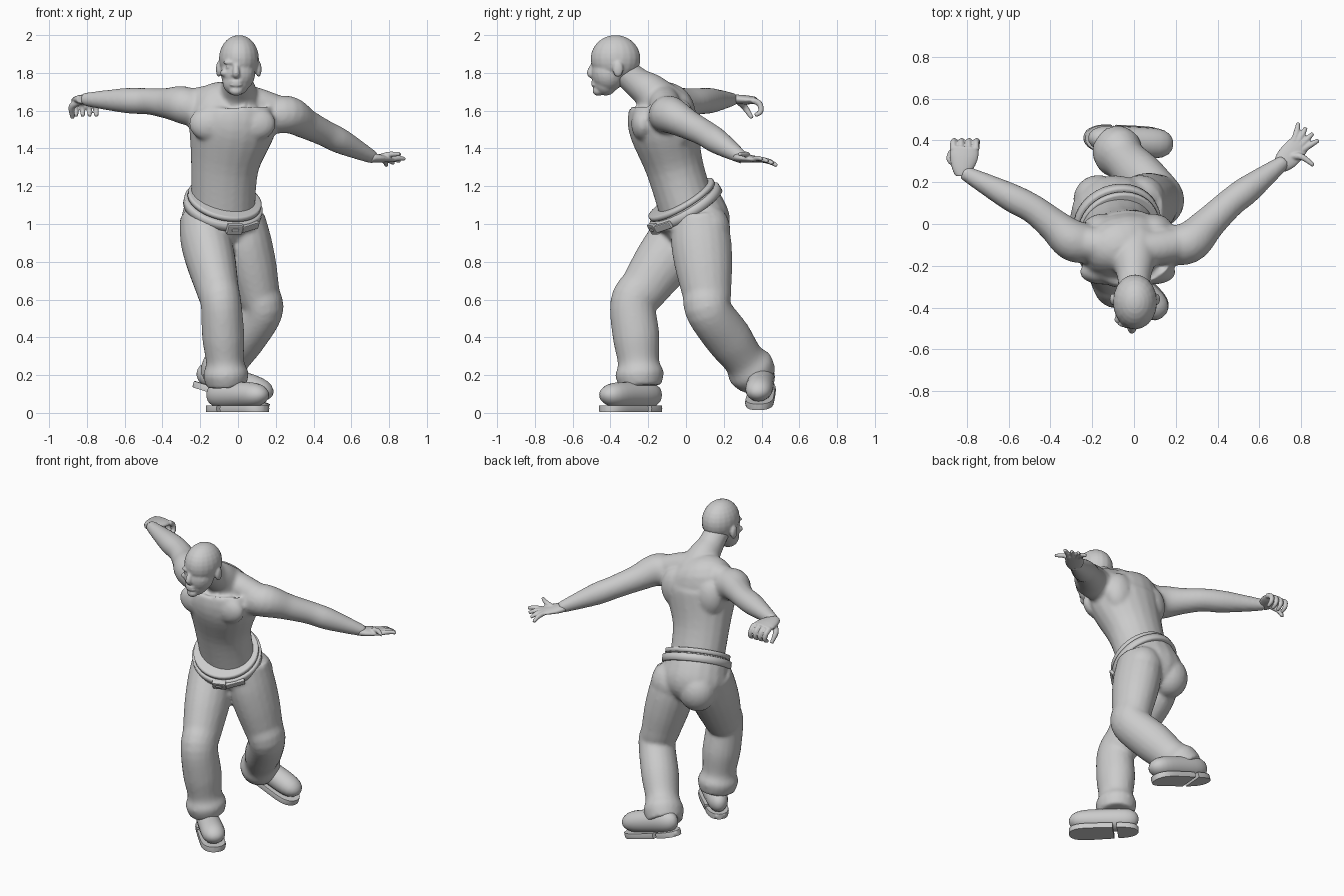
import bpy, bmesh, math
from mathutils import Vector, Matrix, Euler

if "Cube" in bpy.data.objects:
    bpy.data.objects.remove(bpy.data.objects["Cube"], do_unlink=True)


def point(x, y, z):
    return Vector((x, y, z))


X, Y, Z = Matrix.Identity(3)


def catmull(before, start, end, after, t):
    """Blend smoothly from start to end, for vectors or plain numbers."""
    slope_in, slope_out = (end - before) * 0.5, (after - start) * 0.5
    gap = end - start
    curve = gap * 3 - slope_in * 2 - slope_out
    twist = slope_in + slope_out - gap * 2
    return start + slope_in * t + curve * t ** 2 + twist * t ** 3


def spline(values, steps):
    result = []
    last = len(values) - 1
    for i in range(last):
        knots = [values[max(i - 1, 0)], values[i], values[i + 1], values[min(i + 2, last)]]
        result += [catmull(*knots, step / steps) for step in range(steps)]
    return result + [values[last]]


def tube(bm, joints, radii, flat=(1, 1), ref=X, steps=5, sides=20, clamp=None):
    """Loft oval rings along joints; flat is the depth ratio at both ends."""
    path, sizes = spline(joints, steps), spline(radii, steps)
    last = len(path) - 1
    rings = []
    for i, (centre, radius) in enumerate(zip(path, sizes)):
        tangent = (path[min(i + 1, last)] - path[max(i - 1, 0)]).normalized()
        side = (ref - tangent * ref.dot(tangent)).normalized() * radius
        depth = tangent.cross(side) * (flat[0] + (flat[1] - flat[0]) * i / last)
        ring = []
        for k in range(sides):
            turn = math.tau * k / sides
            co = centre + side * math.cos(turn) + depth * math.sin(turn)
            if clamp:
                co.z = min(max(co.z, clamp[0]), clamp[1])
            ring.append(bm.verts.new(co))
        rings.append(ring)
    for low, high in zip(rings, rings[1:]):
        for k in range(sides):
            bm.faces.new((low[k - 1], low[k], high[k], high[k - 1]))
    bm.faces.new(rings[0])
    bm.faces.new(rings[last])


def blob(bm, loc, size):
    matrix = Matrix.LocRotScale(loc, None, Vector(size))
    bmesh.ops.create_uvsphere(bm, u_segments=20, v_segments=14, radius=1, matrix=matrix)


def finish(name, bm, voxel=0, smoothing=4):
    """Make an object, fusing overlapping pieces when a voxel size is given."""
    bmesh.ops.recalc_face_normals(bm, faces=bm.faces[:])
    mesh = bpy.data.meshes.new(name)
    bm.to_mesh(mesh)
    bm.free()
    mesh.shade_smooth()
    ob = bpy.data.objects.new(name, mesh)
    bpy.context.collection.objects.link(ob)
    if voxel:
        fuse = ob.modifiers.new("fuse", 'REMESH')
        fuse.mode, fuse.voxel_size, fuse.use_smooth_shade = 'VOXEL', voxel, True
        ob.modifiers.new("soften", 'SMOOTH').iterations = smoothing
    return ob


# Joints of the pose
waist, belt_normal = point(-.08, 0, 1.09), point(.2, -.5, .84).normalized()
chest, collar = point(-.03, -.12, 1.53), point(0, -.15, 1.7)
left_arm = point(.26, -.09, 1.58), point(.46, .1, 1.48), point(.72, .3, 1.35)
right_arm = point(-.29, -.08, 1.63), point(-.48, .07, 1.65), point(-.82, .25, 1.66)
left_leg = point(.02, .07, 1), point(.13, .12, .54), point(-.11, .38, .18)
right_leg = point(-.19, .02, 1), point(-.09, -.28, .58), point(-.06, -.24, .14)

# Torso, neck and arms
bm = bmesh.new()
tube(bm, [waist + Y * .02 - Z * .05, point(-.07, -.06, 1.3), chest, chest + Z * .1, collar],
     (.17, .18, .235, .21, .11), flat=(.9, .7))
tube(bm, [collar + point(0, .03, -.08), collar - Y * .04, point(0, -.26, 1.75), point(0, -.34, 1.82)],
     (.13, .1, .08, .075))
tube(bm, [right_arm[0], collar + point(0, .03, -.04), left_arm[0]], (.08, .085, .08), ref=Z)
for side in (-1, 1):
    middle = chest + X * side * .12
    blob(bm, middle - Y * .11, (.11, .06, .09))
    blob(bm, middle + Y * .09, (.1, .08, .13))
for shoulder, elbow, wrist in (left_arm, right_arm):
    tube(bm, [chest.lerp(shoulder, .6), shoulder, shoulder.lerp(elbow, .5), elbow,
              elbow.lerp(wrist, .3), elbow.lerp(wrist, .7), wrist],
         (.09, .1, .08, .07, .068, .05, .034), ref=Z)
finish("torso_and_arms", bm, .012, 6)

# Head: skull, jaw, chin, brow, nose and lips, then paired features
bm = bmesh.new()
blob(bm, point(.005, -.373, 1.875), (.106, .132, .125))
blob(bm, point(0, -.41, 1.8), (.092, .09, .1))
blob(bm, point(-.01, -.425, 1.75), (.072, .066, .07))
blob(bm, point(-.01, -.465, 1.705), (.036, .03, .027))
blob(bm, point(-.01, -.478, 1.855), (.07, .022, .016))
face = point(-.01, -.487, 1.8)
tube(bm, [face + Z * .05, face - Y * .02, face - Z * .02], (.012, .019, .015))
for drop in (.047, .064):
    blob(bm, face - Z * drop, (.033, .016, .01))
for side in (-1, 1):
    blob(bm, face + point(side * .018, 0, -.01), (.012, .015, .01))
    blob(bm, face + point(side * .038, .01, .032), (.019, .012, .01))
    blob(bm, face + point(side * .06, .03, 0), (.025, .022, .02))
    blob(bm, point(.004 + side * .105, -.36, 1.82), (.016, .028, .043))
finish("head", bm, .007)

# Open left hand with fanned fingers and a thumb
bm = bmesh.new()
wrist, knuckles = left_arm[2], point(.8, .39, 1.34)
heading = (knuckles - wrist).normalized()
tube(bm, [wrist - heading * .04, wrist, wrist.lerp(knuckles, .5), knuckles],
     (.024, .024, .019, .013), flat=(1.3, 3.8), ref=Z)
for i in range(4):
    root = knuckles + point(i - 2, 1 - i, 0) * .014
    turn = math.radians(80 - 17 * i)
    tip = root + point(math.cos(turn), math.sin(turn), i * .15 - .4) * .08
    tube(bm, [root - heading * .01, root.lerp(tip, .5) + Z * .006, tip], (.015, .0145, .01), ref=Z, sides=10)
thumb = wrist + heading * .03
tube(bm, [thumb, thumb + point(.06, 0, .02), point(.86, .28, 1.37)], (.018, .016, .01), ref=Z, sides=10)
finish("left_hand", bm, .005, 3)

# Curled right hand with hanging fingers
bm = bmesh.new()
wrist, knuckles = right_arm[2], point(-.81, .37, 1.655)
tube(bm, [wrist - Y * .02, wrist + Y * .02, wrist.lerp(knuckles, .6), knuckles],
     (.024, .025, .024, .018), flat=(1.4, 3.6), ref=Z)
for i in range(4):
    root = knuckles + point((i - 1.5) * .036, -.015, 0)
    tube(bm, [root, root + point(0, .035, -.02), root + point(.006, .04, -.06), root + point(.006, .01, -.08)],
         (.017, .016, .014, .011), sides=10)
thumb = wrist + point(-.02, .03, -.01)
tube(bm, [thumb, thumb + point(-.04, .03, -.03), thumb + point(-.035, .07, -.09)],
     (.02, .018, .011), sides=10)
finish("right_hand", bm, .005, 3)

# Trousers: hips, seat and legs ending in gathered cuffs
bm = bmesh.new()
seat = point(-.09, .04, .99)
tube(bm, [waist + belt_normal * .04, waist - belt_normal * .03, seat, seat - Z * .08],
     (.188, .203, .212, .16), flat=(.97, .9))
for side in (-1, 1):
    blob(bm, seat + point(side * .1 + .02, .08, -.02), (.12, .115, .13))
for hip, knee, ankle in (left_leg, right_leg):
    tube(bm, [hip + Z * .04, hip.lerp(knee, .2), hip.lerp(knee, .5), hip.lerp(knee, .8), knee,
              knee.lerp(ankle, .4), knee.lerp(ankle, .7), knee.lerp(ankle, .85), ankle],
         (.12, .135, .13, .114, .108, .112, .101, .12, .105), flat=(1.2, 1.05))
finish("trousers", bm, .012)


# Belt and waistband, tilted with the hips
def band(name, height, half, radius):
    bm = bmesh.new()
    middle = waist + belt_normal * height
    levels = [middle + belt_normal * half * k for k in (-1.2, -1, 1, 1.2)]
    tube(bm, levels, (radius - .01, radius, radius, radius - .01), steps=1, sides=40)
    finish(name, bm)


band("belt", 0, .02, .211)
band("waistband", .045, .012, .198)


# Buckle, its pin and the loose strap end lie on the belt
def belt_block(name, turn, size):
    across = (X - belt_normal * X.dot(belt_normal)).normalized()
    out = across * math.sin(turn) - belt_normal.cross(across) * math.cos(turn)
    matrix = Matrix((belt_normal.cross(out), out, belt_normal)).transposed().to_4x4()
    matrix.translation = waist + out * .214
    bm = bmesh.new()
    bmesh.ops.create_cube(bm, size=1, matrix=matrix @ Matrix.Diagonal((*size, 1)))
    ob = finish(name, bm)
    ob.data.shade_flat()
    bevel = ob.modifiers.new("edge", 'BEVEL')
    bevel.width, bevel.segments = .006, 2


belt_block("buckle", .3, (.085, .03, .06))
belt_block("buckle_pin", .3, (.04, .045, .015))
belt_block("strap_end", .75, (.12, .022, .04))


# Shoes: rounded upper, forefoot sole and heel block share one outline
def shoe_part(bm, start, end, margin, depth, clamp):
    rings = 14
    joints, radii = [], []
    for i in range(rings + 1):
        t = start + (end - start) * (1 - math.cos(math.pi * i / rings)) / 2
        joints.append(point(t * .42 - .075, 0, sum(clamp) / 2))
        radii.append((.062 + .015 * t + margin) * math.sqrt(1.02 - abs(2 * t - 1) ** 5))
    tube(bm, joints, radii, flat=depth, ref=Y, steps=1, clamp=clamp)


def shoe(name, loc, yaw, pitch):
    bm = bmesh.new()
    shoe_part(bm, 0, 1, 0, (1.25, .75), (.02, .16))
    shoe_part(bm, 0, .3, .004, (3, 3), (0, .034))
    shoe_part(bm, .36, 1, .004, (3, 3), (0, .034))
    bm.transform(Matrix.LocRotScale(loc, Euler((0, math.radians(pitch), math.radians(yaw))), None))
    ob = finish(name, bm)
    bpy.context.view_layer.objects.active = ob
    ob.select_set(True)
    bpy.ops.object.shade_smooth_by_angle(angle=math.radians(50))
    ob.select_set(False)


shoe("right_shoe", point(-.1, -.195, .005), -45, 0)
shoe("left_shoe", point(-.17, .41, .115), -5, 17)
